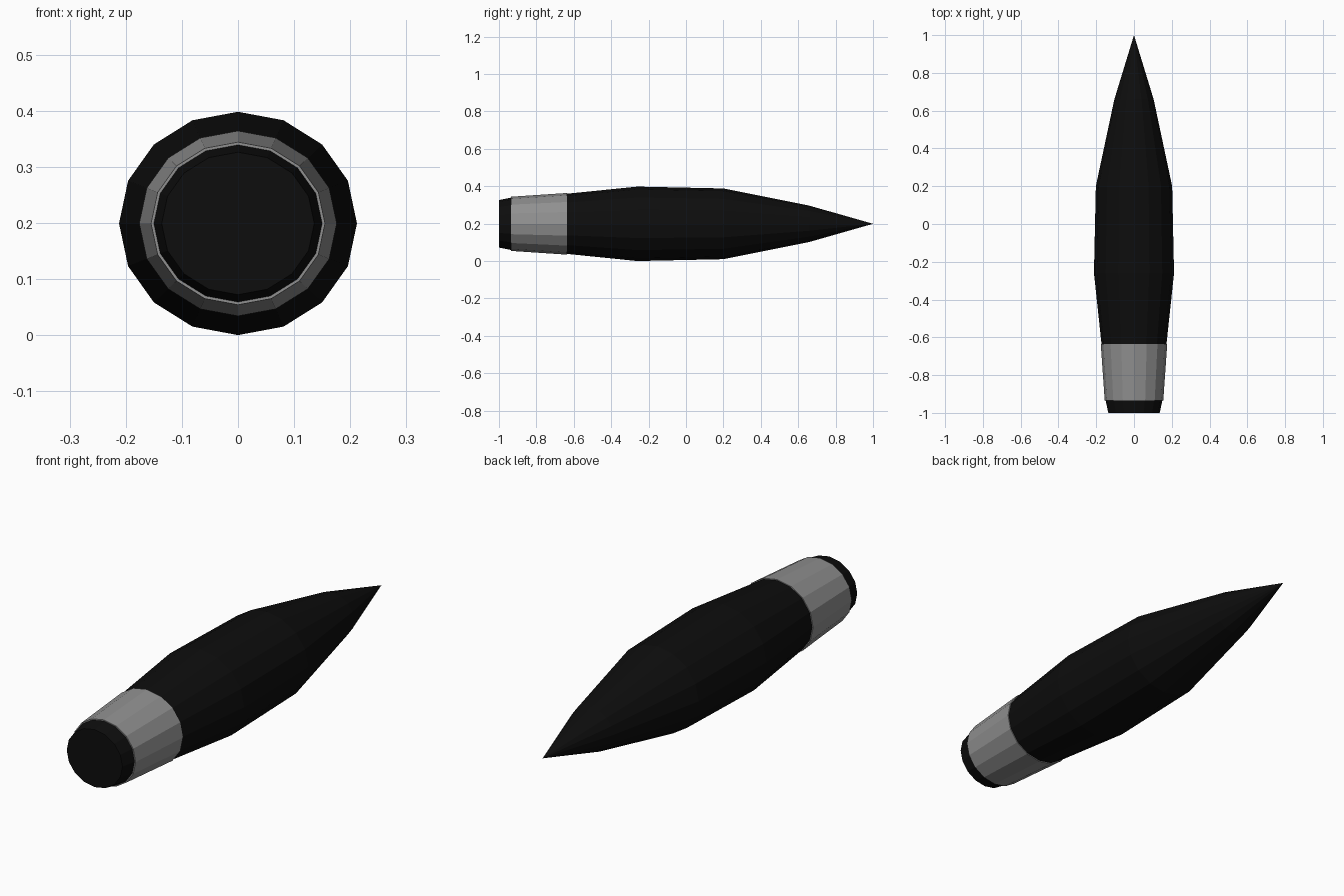
import bpy, bmesh, math

if "Cube" in bpy.data.objects:
    bpy.data.objects.remove(bpy.data.objects["Cube"])

SIDES = 16
CENTRE_Z = 0.199


def material(name, colour):
    m = bpy.data.materials.new(name)
    m.diffuse_color = (*colour, 1)
    m.use_nodes = True
    m.node_tree.nodes["Principled BSDF"].inputs["Base Color"].default_value = m.diffuse_color
    return m


def ring(bm, y, rx, rz):
    return [bm.verts.new((rx * math.sin(a), y, CENTRE_Z + rz * math.cos(a)))
            for a in (2 * math.pi * i / SIDES for i in range(SIDES))]


def lathe(name, profile, mat, closed=False, tip=None):
    """Loft elliptical rings along y; closed joins the last ring to the first."""
    bm = bmesh.new()
    rings = [ring(bm, *p) for p in profile]
    pairs = list(zip(rings, rings[1:]))
    if closed:
        pairs.append((rings[-1], rings[0]))
    else:
        bm.faces.new(rings[0])
    for a, b in pairs:
        for i in range(SIDES):
            j = (i + 1) % SIDES
            bm.faces.new((a[i], a[j], b[j], b[i]))
    if tip is not None:
        point = bm.verts.new((0, tip, CENTRE_Z))
        last = rings[-1]
        for i in range(SIDES):
            bm.faces.new((last[i], last[(i + 1) % SIDES], point))
    bmesh.ops.recalc_face_normals(bm, faces=bm.faces)
    mesh = bpy.data.meshes.new(name)
    bm.to_mesh(mesh)
    bm.free()
    mesh.materials.append(mat)
    obj = bpy.data.objects.new(name, mesh)
    bpy.context.collection.objects.link(obj)
    return obj


black = material("black", (0.004, 0.004, 0.004))
grey = material("grey", (0.28, 0.28, 0.28))

# Pointed body: y, half width, half height
lathe("pointed_body", [
    (-1.0, 0.136, 0.127),
    (-0.935, 0.150, 0.140),
    (-0.635, 0.172, 0.161),
    (-0.26, 0.212, 0.199),
    (0.20, 0.202, 0.189),
    (0.66, 0.104, 0.097),
], black, tip=1.0)

# Grey band sleeve around the tail
lathe("tail_band", [
    (-0.935, 0.155, 0.145),
    (-0.635, 0.176, 0.165),
    (-0.635, 0.170, 0.159),
    (-0.935, 0.148, 0.138),
], grey, closed=True)
